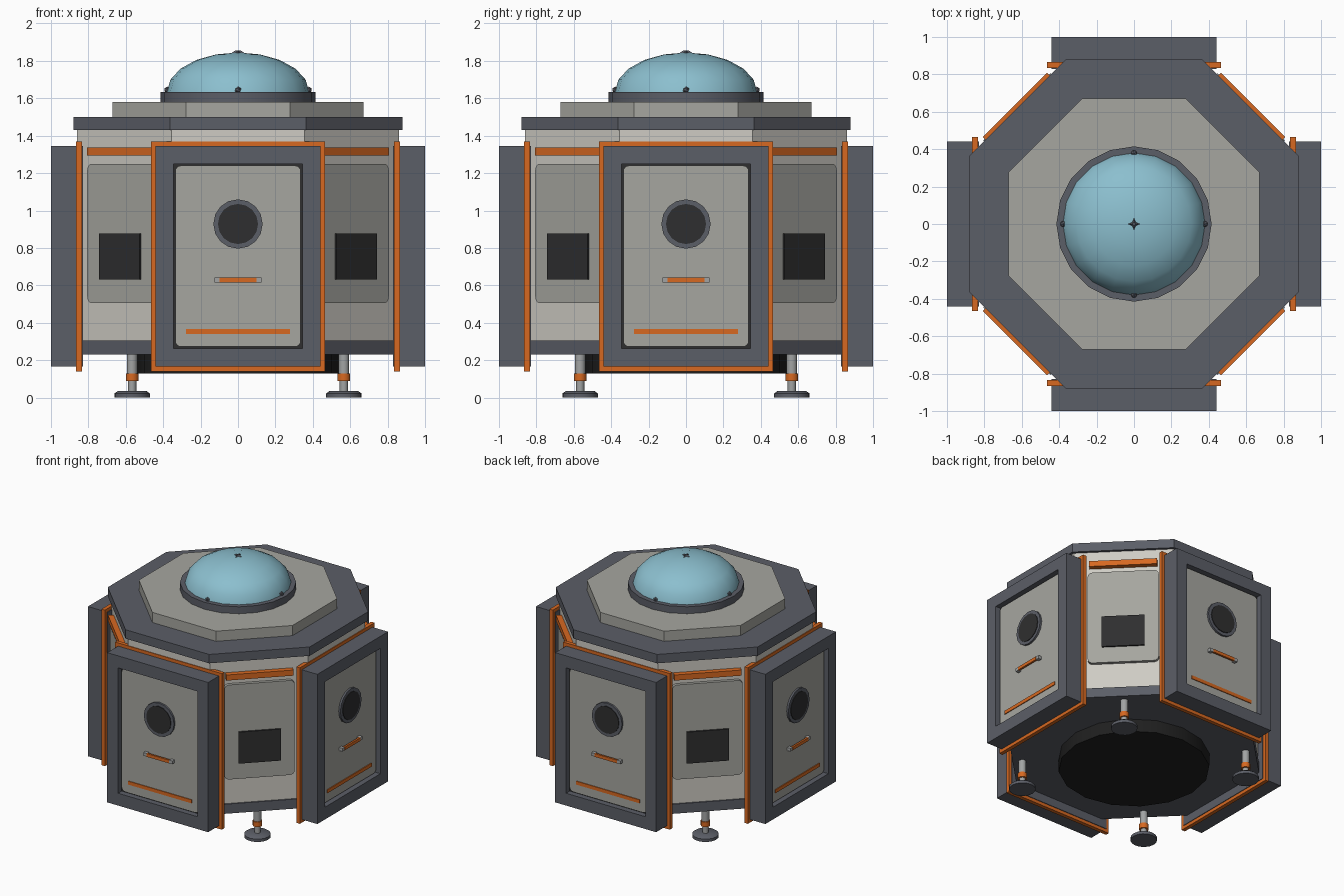
import bpy, bmesh
from math import radians, pi, cos
from mathutils import Matrix, Vector

cube = bpy.data.objects.get("Cube")
if cube:
    bpy.data.objects.remove(cube, do_unlink=True)


def material(name, r, g, b):
    m = bpy.data.materials.new(name)
    m.use_nodes = True
    m.diffuse_color = (r, g, b, 1)
    bsdf = next(n for n in m.node_tree.nodes if n.type == 'BSDF_PRINCIPLED')
    bsdf.inputs["Base Color"].default_value = (r, g, b, 1)
    return m


WALL = material("off white wall", .62, .60, .55)
GREY = material("warm grey panel", .38, .38, .35)
SLATE = material("slate trim", .105, .112, .135)
ORANGE = material("orange accent", .68, .14, .015)
GLASS = material("blue dome glass", .26, .52, .62)
DARK = material("dark glass", .028, .028, .029)
BLACK = material("black underside", .014, .014, .014)
METAL = material("bare metal", .36, .37, .37)


def finish(name, bm, mat, smooth=False, turns=(0,)):
    """Make one object per turn (degrees about z), sharing one mesh."""
    bmesh.ops.recalc_face_normals(bm, faces=bm.faces)
    mesh = bpy.data.meshes.new(name)
    bm.to_mesh(mesh)
    bm.free()
    mesh.materials.append(mat)
    if smooth:
        mesh.shade_smooth()
        mesh.set_sharp_from_angle(angle=radians(38))
    for t in turns:
        ob = bpy.data.objects.new(name, mesh)
        ob.rotation_euler.z = radians(t)
        bpy.context.collection.objects.link(ob)


def add_box(bm, x0, x1, y0, y1, z0, z1):
    size = Vector((x1 - x0, y1 - y0, z1 - z0))
    mid = Vector((x0 + x1, y0 + y1, z0 + z1)) / 2
    mat = Matrix.Translation(mid) @ Matrix.Diagonal(size).to_4x4()
    bmesh.ops.create_cube(bm, size=1, matrix=mat)


def plate(name, half, near, far, z0, z1, mat, turns, corner=0):
    """Upright plate facing -y between two distances from the centre."""
    bm = bmesh.new()
    add_box(bm, -half, half, -far, -near, z0, z1)
    if corner:
        edges = [e for e in bm.edges
                 if abs(e.verts[0].co.y - e.verts[1].co.y) > 1e-4]
        bmesh.ops.bevel(bm, geom=edges, offset=corner, segments=4,
                        profile=.5, affect='EDGES')
    finish(name, bm, mat, turns=turns)


def add_drum(bm, r0, r1, z0, z1, sides, at=(0, 0), spin=0):
    place = Matrix.Translation((at[0], at[1], (z0 + z1) / 2)) @ Matrix.Rotation(spin, 4, 'Z')
    bmesh.ops.create_cone(bm, cap_ends=True, segments=sides, radius1=r0,
                          radius2=r1, depth=z1 - z0, matrix=place)


def octagon(name, apothem, z0, z1, mat):
    bm = bmesh.new()
    r = apothem / cos(pi / 8)
    add_drum(bm, r, r, z0, z1, 8, spin=pi / 8)
    finish(name, bm, mat)


def drum(name, r0, r1, z0, z1, sides, mat, at=(0, 0), turns=(0,)):
    bm = bmesh.new()
    add_drum(bm, r0, r1, z0, z1, sides, at)
    finish(name, bm, mat, True, turns)


def disc(name, r, near, far, z, mat, turns):
    """Round plate facing -y."""
    bm = bmesh.new()
    place = Matrix.Translation((0, -(near + far) / 2, z)) @ Matrix.Rotation(pi / 2, 4, 'X')
    bmesh.ops.create_cone(bm, cap_ends=True, segments=16, radius1=r,
                          radius2=r, depth=far - near, matrix=place)
    finish(name, bm, mat, True, turns)


SIDES = (0, 90, 180, 270)
CORNERS = (45, 135, 225, 315)

# Octagonal shell
octagon("body_wall", .86, .24, 1.44, WALL)
octagon("base_skirt", .87, .23, .305, SLATE)
octagon("roof_slab", .88, 1.43, 1.50, SLATE)
octagon("roof_step", .67, 1.50, 1.58, GREY)
drum("underside_drum", .54, .54, .13, .235, 16, BLACK)

# Dome and its collar
drum("dome_collar", .415, .415, 1.58, 1.635, 20, SLATE)
bm = bmesh.new()
bmesh.ops.create_uvsphere(bm, u_segments=20, v_segments=10, radius=1)
bmesh.ops.delete(bm, geom=[v for v in bm.verts if v.co.z < -.01], context='VERTS')
bmesh.ops.transform(bm, verts=bm.verts, matrix=Matrix.Translation((0, 0, 1.635))
                    @ Matrix.Diagonal((.38, .38, .21, 1)))
finish("dome", bm, GLASS, True)

# Rib tips that show through at the dome top and rim
bm = bmesh.new()
bmesh.ops.create_cone(bm, cap_ends=True, segments=8, radius1=.042, radius2=.015,
                      depth=.02, matrix=Matrix.Translation((0, 0, 1.846)))
for v in bm.verts:
    if abs(abs(v.co.x) - abs(v.co.y)) < .003:
        v.co.x *= .4
        v.co.y *= .4
finish("dome_apex_star", bm, SLATE)
bm = bmesh.new()
bmesh.ops.create_icosphere(bm, subdivisions=1, radius=.018,
                           matrix=Matrix.Translation((0, -.378, 1.645)))
finish("dome_rib_end", bm, SLATE, turns=SIDES)

# Door modules on the four main sides
plate("door_orange_rim", .465, .835, .865, .14, 1.37, ORANGE, SIDES)
bm = bmesh.new()
add_box(bm, -.44, -.345, -1, -.83, .165, 1.345)
add_box(bm, .345, .44, -1, -.83, .165, 1.345)
add_box(bm, -.345, .345, -1, -.83, .165, .262)
add_box(bm, -.345, .345, -1, -.83, 1.25, 1.345)
finish("door_frame", bm, SLATE, turns=SIDES)
plate("door_seal", .345, .84, .955, .262, 1.25, DARK, SIDES)
plate("door_panel", .335, .95, .97, .272, 1.24, GREY, SIDES, corner=.03)
disc("porthole_ring", .132, .965, .985, .928, SLATE, SIDES)
disc("porthole_glass", .107, .98, .99, .928, DARK, SIDES)
plate("door_handle", .098, .985, 1.0, .616, .641, ORANGE, SIDES)
bm = bmesh.new()
for s in (-1, 1):
    add_box(bm, s * .112 - .014, s * .112 + .014, -.998, -.965, .616, .641)
finish("handle_mount", bm, METAL, turns=SIDES)
plate("door_stripe", .277, .965, .976, .34, .367, ORANGE, SIDES)

# Service panels on the four diagonal sides
plate("service_panel", .255, .85, .885, .505, 1.25, GREY, CORNERS, corner=.035)
plate("service_screen", .153, .88, .898, .63, .878, DARK, CORNERS)
plate("service_light_bar", .243, .85, .9, 1.293, 1.337, ORANGE, CORNERS)

# Landing legs
LEG = (.566, -.566)
drum("leg_foot", .095, .095, 0, .022, 16, SLATE, LEG, SIDES)
drum("leg_foot_bevel", .095, .078, .022, .034, 16, SLATE, LEG, SIDES)
drum("leg_rod", .022, .022, .03, .12, 12, METAL, LEG, SIDES)
drum("leg_collar", .034, .034, .088, .128, 12, ORANGE, LEG, SIDES)
drum("leg_sleeve", .028, .028, .125, .24, 12, METAL, LEG, SIDES)
